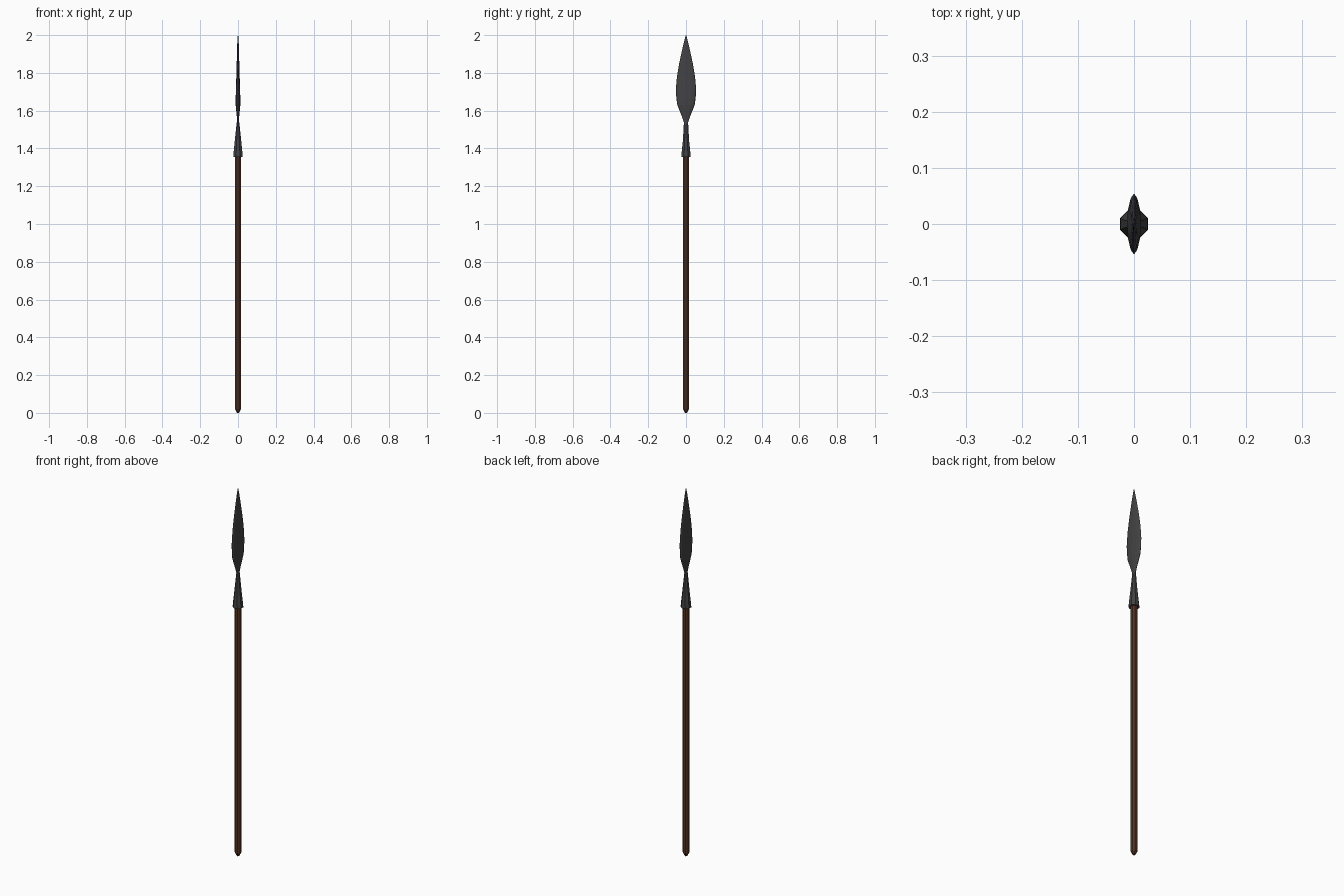
import bpy, bmesh, math

if "Cube" in bpy.data.objects:
    bpy.data.objects.remove(bpy.data.objects["Cube"])


def material(name, rgb):
    m = bpy.data.materials.new(name)
    m.diffuse_color = (*rgb, 1)
    m.use_nodes = True
    m.node_tree.nodes["Principled BSDF"].inputs["Base Color"].default_value = m.diffuse_color
    return m


def loft(name, rings, sides, mat, phase=0.5):
    """Stack elliptical rings (z, half width x, half width y) into a closed solid."""
    bm = bmesh.new()
    loops = []
    for z, rx, ry in rings:
        loop = []
        for i in range(sides):
            a = 2 * math.pi * (i + phase) / sides
            loop.append(bm.verts.new((rx * math.cos(a), ry * math.sin(a), z)))
        loops.append(loop)
    for low, high in zip(loops, loops[1:]):
        for i in range(sides):
            j = (i + 1) % sides
            bm.faces.new((low[i], low[j], high[j], high[i]))
    bm.faces.new(loops[0][::-1])
    bm.faces.new(loops[-1])
    bmesh.ops.recalc_face_normals(bm, faces=bm.faces)
    mesh = bpy.data.meshes.new(name)
    bm.to_mesh(mesh)
    bm.free()
    mesh.materials.append(mat)
    ob = bpy.data.objects.new(name, mesh)
    bpy.context.collection.objects.link(ob)
    return ob


wood = material("dark brown wood", (0.095, 0.034, 0.018))
iron = material("dark iron", (0.055, 0.055, 0.058))

# Wooden shaft with a blunt tapered butt
loft("shaft", [(0, 0.006, 0.006), (0.02, 0.017, 0.017), (1.40, 0.017, 0.017)], 8, wood)

# Flared iron socket narrowing to a flat neck
loft("socket", [(1.355, 0.027, 0.027), (1.37, 0.026, 0.026), (1.44, 0.0185, 0.018),
                (1.53, 0.0085, 0.0125), (1.55, 0.005, 0.0115)], 8, iron)

# Leaf-shaped blade, broad along y and thin along x
loft("blade", [(1.54, 0.005, 0.0115), (1.565, 0.006, 0.020), (1.63, 0.0125, 0.046),
               (1.665, 0.0125, 0.051), (1.71, 0.011, 0.054), (1.78, 0.009, 0.048),
               (1.85, 0.007, 0.036), (1.92, 0.005, 0.021), (1.97, 0.0035, 0.009),
               (2.0, 0.001, 0.001)], 12, iron, phase=0)
